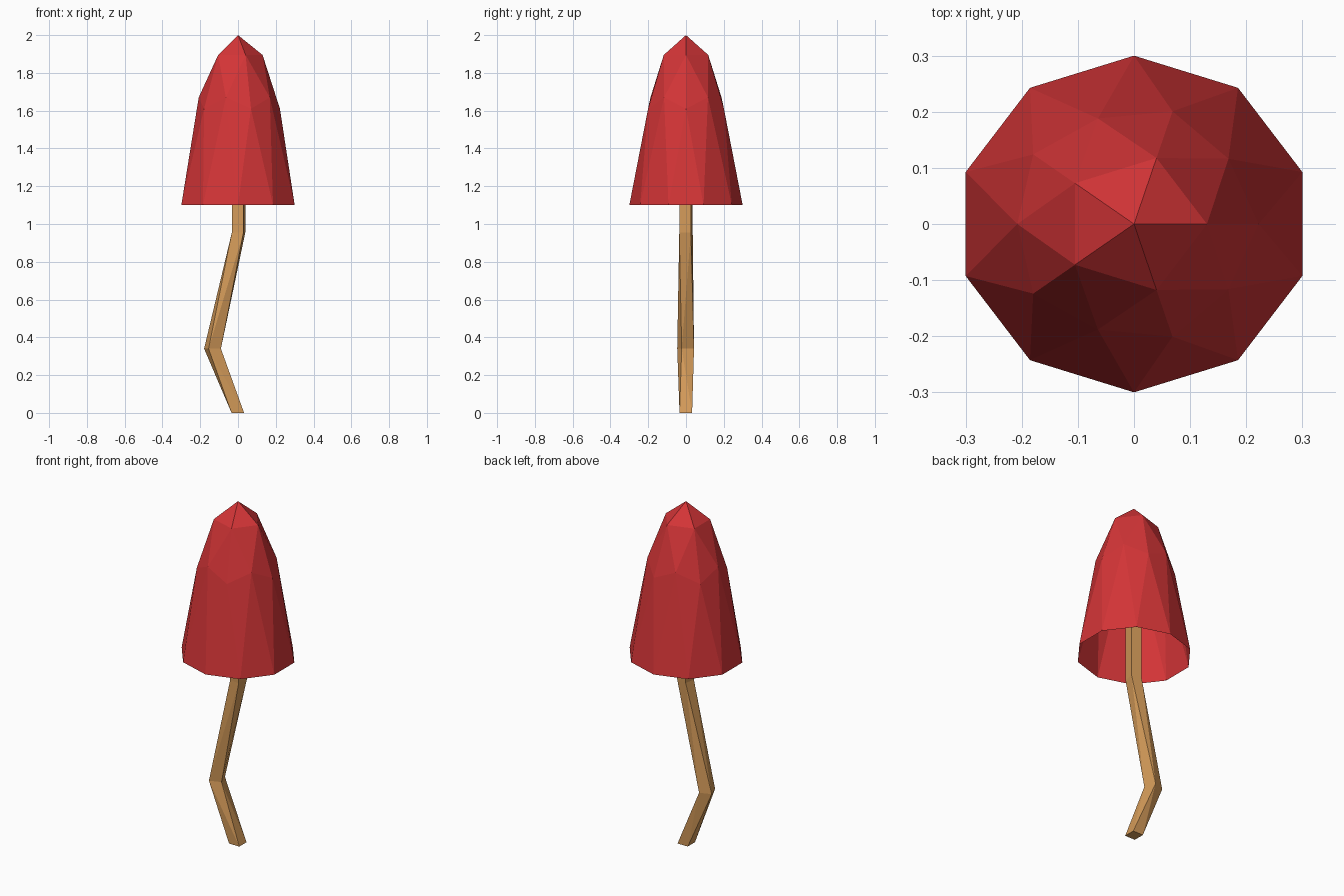
import bpy, bmesh, math

if "Cube" in bpy.data.objects:
    bpy.data.objects.remove(bpy.data.objects["Cube"])


def finish(bm, name, color):
    bmesh.ops.recalc_face_normals(bm, faces=bm.faces)
    mesh = bpy.data.meshes.new(name)
    bm.to_mesh(mesh)
    bm.free()
    obj = bpy.data.objects.new(name, mesh)
    bpy.context.collection.objects.link(obj)
    mat = bpy.data.materials.new(name + "_color")
    mat.diffuse_color = (*color, 1)
    mat.use_nodes = True
    mat.node_tree.nodes["Principled BSDF"].inputs["Base Color"].default_value = mat.diffuse_color
    mesh.materials.append(mat)
    return obj


# Cap: open upper half of an icosphere, its rings reshaped into a tall bell
bm = bmesh.new()
bmesh.ops.create_icosphere(bm, subdivisions=2, radius=1)
bmesh.ops.delete(bm, geom=[v for v in bm.verts if v.co.z < -0.01], context='VERTS')
profile = [(0.0, 0.3154, 1.10), (0.447, 0.222, 1.61), (0.526, 0.208, 1.67),
           (0.851, 0.130, 1.895), (1.0, 0.0, 2.0)]  # source height, radius, height
for v in bm.verts:
    _, radius, z = min(profile, key=lambda p: abs(p[0] - v.co.z))
    a = math.atan2(v.co.y, v.co.x)
    v.co = (radius * math.cos(a), 0.951 * radius * math.sin(a), z)
finish(bm, "mushroom_cap", (0.655, 0.035, 0.038))

# Stem: bent, twisted square tube running up into the cap
rings = [(-0.001, -0.001, 0.0, 0.047, -45),
         (-0.135, -0.002, 0.34, 0.049, -115),
         (0.003, 0.0, 0.955, 0.044, -54),
         (0.003, 0.0, 1.85, 0.044, -54)]  # centre, corner radius, turn
bm = bmesh.new()
loops = []
for x, y, z, r, turn in rings:
    angles = [math.radians(turn + 90 * k) for k in range(4)]
    loops.append([bm.verts.new((x + r * math.cos(a), y + r * math.sin(a), z)) for a in angles])
for i, (low, high) in enumerate(zip(loops, loops[1:])):
    for k in range(4):
        n = (k + 1) % 4
        # Split each twisted side along its outward-folding diagonal
        if rings[i + 1][4] < rings[i][4]:
            bm.faces.new((low[k], low[n], high[n]))
            bm.faces.new((low[k], high[n], high[k]))
        else:
            bm.faces.new((low[k], low[n], high[k]))
            bm.faces.new((low[n], high[n], high[k]))
bm.faces.new(loops[0])
bm.faces.new(loops[-1])
finish(bm, "mushroom_stem", (0.655, 0.325, 0.1))
